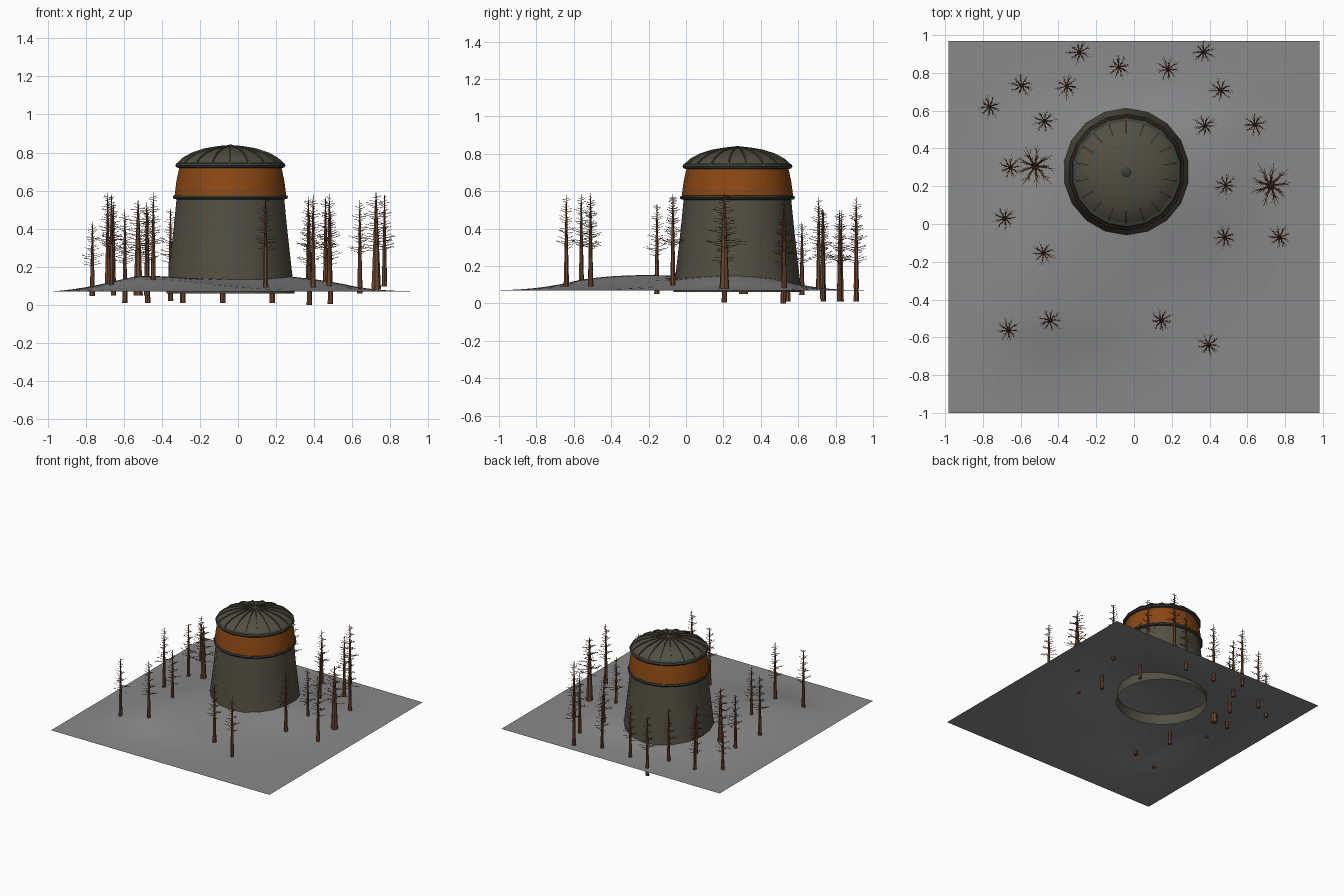
import bpy, bmesh, math, random
from mathutils import Vector

if "Cube" in bpy.data.objects:
    bpy.data.objects.remove(bpy.data.objects["Cube"])

random.seed(7)
CX, CY, SIDES = -0.04, 0.275, 18


def material(name, rgb):
    m = bpy.data.materials.new(name)
    m.diffuse_color = (*rgb, 1)
    m.use_nodes = True
    m.node_tree.nodes["Principled BSDF"].inputs["Base Color"].default_value = m.diffuse_color
    return m


GREY = material("ground grey", (0.25, 0.25, 0.25))
STONE = material("olive stone", (0.085, 0.08, 0.055))
TRIM = material("dark trim", (0.045, 0.05, 0.042))
RUST = material("rust orange", (0.26, 0.065, 0.007))
BARK = material("bark brown", (0.16, 0.065, 0.03))


def finish(bm, name, mat, smooth=None):
    me = bpy.data.meshes.new(name)
    bm.to_mesh(me)
    bm.free()
    me.materials.append(mat)
    ob = bpy.data.objects.new(name, me)
    bpy.context.collection.objects.link(ob)
    if smooth:
        bpy.ops.object.select_all(action='DESELECT')
        ob.select_set(True)
        bpy.context.view_layer.objects.active = ob
        bpy.ops.object.shade_smooth_by_angle(angle=math.radians(smooth))
    return ob


def lathe(name, profile, mat, closed=False):
    """Revolve (radius, z) points, listed bottom to top, about the tower axis."""
    bm = bmesh.new()
    rings = []
    for r, z in profile:
        if r == 0:
            rings.append([bm.verts.new((CX, CY, z))] * SIDES)
            continue
        rings.append([bm.verts.new((CX + r * math.cos(a), CY + r * math.sin(a), z))
                      for a in (math.tau * i / SIDES - math.pi / 2 for i in range(SIDES))])
    pairs = list(zip(rings, rings[1:])) + ([(rings[-1], rings[0])] if closed else [])
    for lo, hi in pairs:
        for i in range(SIDES):
            j = (i + 1) % SIDES
            face = [lo[i], lo[j], hi[j], hi[i]]
            bm.faces.new(list(dict.fromkeys(face)))
    return finish(bm, name, mat, 35)


def spike(bm, p, q, r0, r1, n):
    """Tapered rod from p to q."""
    d = (q - p).normalized()
    u = d.orthogonal().normalized()
    v = d.cross(u)
    ends = [[bm.verts.new(c + r * (math.cos(math.tau * i / n) * u + math.sin(math.tau * i / n) * v))
             for i in range(n)] for c, r in ((p, r0), (q, r1))]
    for i in range(n):
        j = (i + 1) % n
        bm.faces.new((ends[0][i], ends[0][j], ends[1][j], ends[1][i]))
    bm.faces.new(ends[0][::-1])
    bm.faces.new(ends[1])


# Rolling ground sheet
HILLS = [(-0.5, -0.3, 0.36, 0.075), (0.22, 0.25, 0.3, 0.075), (-0.45, 0.3, 0.3, 0.03)]


def ground_height(x, y):
    z = sum(h * math.exp(-((x - a) ** 2 + (y - b) ** 2) / (2 * s * s)) for a, b, s, h in HILLS)
    fade = min(1, 2.2 * (1 - abs(x) / 0.98)) * min(1, 2.2 * (1 - abs(y + 0.015) / 0.985))
    return 0.07 + z * max(0, fade)


bm = bmesh.new()
bmesh.ops.create_grid(bm, x_segments=32, y_segments=32, size=1)
for v in bm.verts:
    x, y = v.co.x * 0.982, v.co.y * 0.985 - 0.015
    v.co = (x, y, ground_height(x, y))
finish(bm, "ground", GREY, 60)

# Tower: tapering wall, ledge, coloured band, roof flange, dome
lathe("tower_wall", [(0.342, 0.06), (0.322, 0.23), (0.303, 0.40), (0.287, 0.56)], STONE)
lathe("tower_ledge", [(0.283, 0.553), (0.303, 0.557), (0.308, 0.566), (0.303, 0.575), (0.283, 0.577)],
      TRIM, True)
lathe("tower_band", [(0.298, 0.572), (0.288, 0.65), (0.272, 0.725)], RUST)
lathe("roof_flange", [(0.265, 0.716), (0.288, 0.722), (0.294, 0.732), (0.288, 0.744), (0.265, 0.75)],
      TRIM, True)
DOME = [(0.282, 0.738), (0.25, 0.768), (0.20, 0.795), (0.135, 0.816), (0.07, 0.827), (0.025, 0.832)]
lathe("dome_roof", DOME + [(0, 0.834)], STONE)
lathe("roof_cap", [(0.03, 0.83), (0.022, 0.837), (0, 0.843)], TRIM)

# Ribs running down the dome
bm = bmesh.new()
for i in range(SIDES):
    a = math.tau * i / SIDES - math.pi / 2
    out = Vector((math.cos(a), math.sin(a), 0))
    side = Vector((-out.y, out.x, 0)) * 0.004
    rows = []
    for r, z in DOME:
        c = Vector((CX, CY, z)) + out * r
        up = Vector((0, 0, 0.006)) + out * 0.003
        rows.append([bm.verts.new(p) for p in (c - side, c - side + up, c + side + up, c + side)])
    for s, t in zip(rows, rows[1:]):
        for k in range(3):
            bm.faces.new((s[k], s[k + 1], t[k + 1], t[k]))
bmesh.ops.recalc_face_normals(bm, faces=bm.faces)
finish(bm, "dome_ribs", STONE)


# Bare trees: tapered trunk, rows of thin branches with twigs
def tree_mesh():
    bm = bmesh.new()
    trunk = [(0, 0.015), (0.09, 0.0125), (0.25, 0.0085), (0.38, 0.005), (0.49, 0.001)]
    for (z0, r0), (z1, r1) in zip(trunk, trunk[1:]):
        spike(bm, Vector((0, 0, z0)), Vector((0, 0, z1)), r0, r1, 7)
    for k in range(44):
        t = k / 43
        z = 0.2 + 0.27 * t
        a = math.tau * (k * 4 % 9) / 9 + random.uniform(-0.12, 0.12)
        length = (0.08 - 0.055 * t) * random.uniform(0.65, 1.05)
        p = Vector((0, 0, z))
        d = Vector((math.cos(a), math.sin(a), random.uniform(0.0, 0.4)))
        q = p + d * length
        spike(bm, p, q, 0.0022, 0.0005, 3)
        for s in (-1, 1):
            b = p.lerp(q, random.uniform(0.45, 0.7))
            w = Vector((math.cos(a + 0.5 * s), math.sin(a + 0.5 * s), random.uniform(0.1, 0.6)))
            spike(bm, b, b + w * length * 0.3, 0.001, 0.0004, 3)
    return finish(bm, "tree", BARK)


# x, y, base height, spread, height scale
TREES = [
    (-0.29, 0.91, 0.01, 1, 1), (-0.08, 0.83, 0.01, 1, 1), (0.18, 0.82, 0.01, 1, 1),
    (0.37, 0.91, 0.08, 1, 1), (-0.595, 0.735, 0.01, 1, 1), (-0.355, 0.73, 0.02, 1, 1),
    (-0.765, 0.62, 0.045, 1, 0.8), (-0.475, 0.545, 0.01, 1, 1), (0.46, 0.71, 0.08, 1, 1),
    (0.375, 0.52, 0.0, 1, 1), (0.64, 0.525, 0.06, 1, 1), (-0.655, 0.30, 0.05, 1, 1),
    (-0.525, 0.305, 0.05, 1.7, 1.02), (0.485, 0.205, 0.005, 1, 1), (0.725, 0.205, 0.08, 1.75, 1.04),
    (-0.685, 0.03, 0.1, 1, 1), (-0.48, -0.155, 0.05, 1, 1), (0.48, -0.07, 0.095, 1, 1),
    (0.77, -0.07, 0.095, 1, 1), (-0.665, -0.56, 0.095, 1, 1), (-0.445, -0.51, 0.1, 1, 1),
    (0.145, -0.51, 0.09, 1, 0.97), (0.395, -0.64, 0.09, 1, 1)]
first = tree_mesh()
for i, (x, y, z, spread, tall) in enumerate(TREES):
    ob = first if i == 0 else first.copy()
    if i:
        bpy.context.collection.objects.link(ob)
    ob.name = f"tree_{i + 1}"
    ob.location = (x, y, z)
    ob.scale = (spread, spread, tall)
    ob.rotation_euler.z = random.uniform(0, math.tau)
